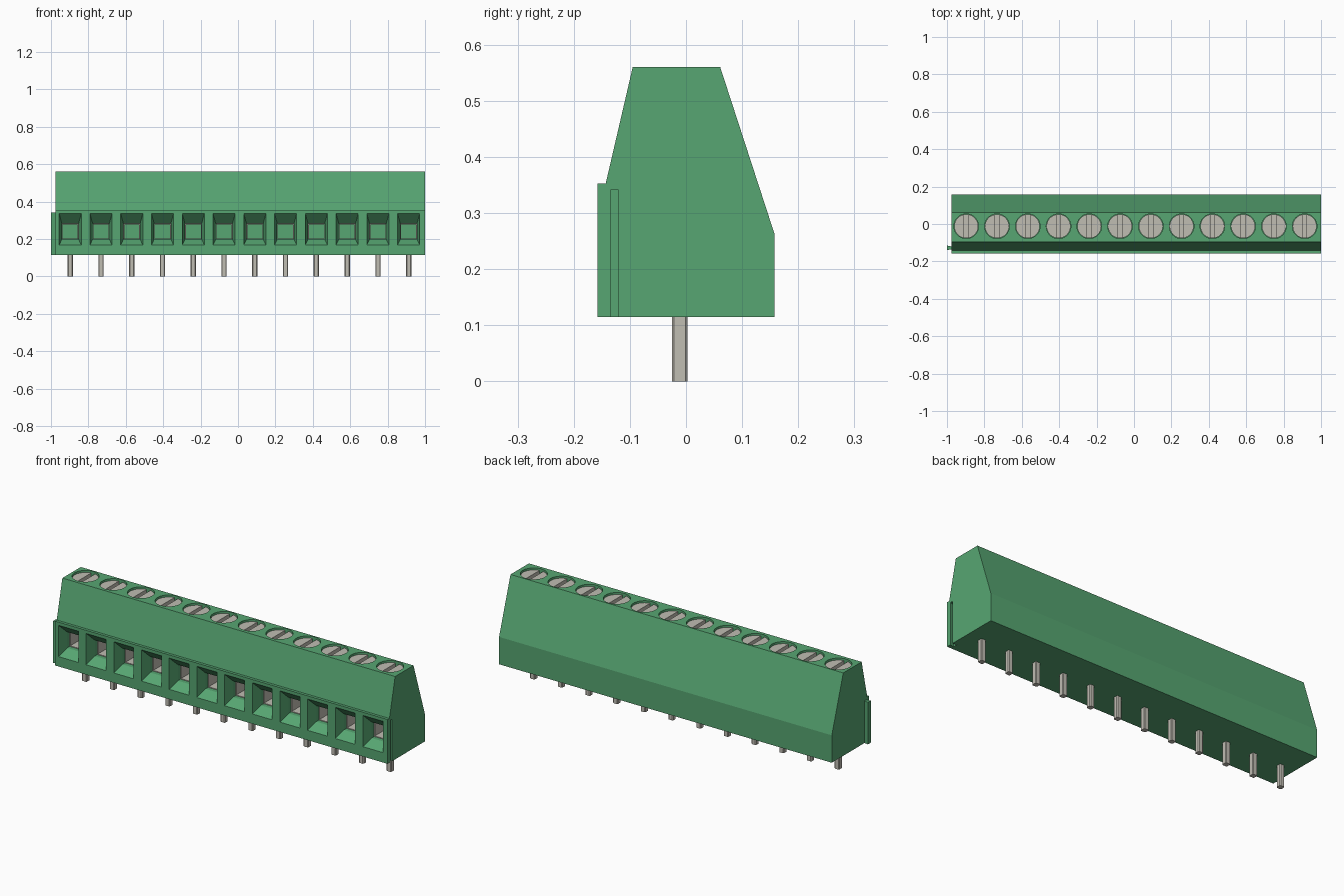
import bpy, bmesh, math

if "Cube" in bpy.data.objects:
    bpy.data.objects.remove(bpy.data.objects["Cube"], do_unlink=True)

COUNT, PITCH, FIRST = 12, 0.1645, -0.897
LEFT, RIGHT = 1.0, -0.977
BASE = 0.115
SLOTS = [FIRST + i * PITCH for i in range(COUNT)]


def material(name, rgb):
    m = bpy.data.materials.new(name)
    m.use_nodes = True
    m.diffuse_color = (*rgb, 1)
    m.node_tree.nodes["Principled BSDF"].inputs["Base Color"].default_value = (*rgb, 1)
    return m


GREEN = material("green plastic", (0.095, 0.38, 0.168))
METAL = material("grey metal", (0.53, 0.51, 0.45))


def loft(bm, loops):
    """Skin a list of equal-length loops into a closed solid."""
    rings = [[bm.verts.new(p) for p in loop] for loop in loops]
    n = len(rings[0])
    for a, b in zip(rings, rings[1:]):
        for i in range(n):
            j = (i + 1) % n
            bm.faces.new((a[i], a[j], b[j], b[i]))
    bm.faces.new(rings[0])
    bm.faces.new(rings[-1])


def prism(bm, outline, z0, z1):
    loft(bm, [[(x, y, z) for x, y in outline] for z in (z0, z1)])


def to_mesh(bm, name, mat):
    bmesh.ops.recalc_face_normals(bm, faces=bm.faces)
    mesh = bpy.data.meshes.new(name)
    bm.to_mesh(mesh)
    bm.free()
    mesh.materials.append(mat)
    return mesh


def place(name, mesh, location=(0, 0, 0)):
    ob = bpy.data.objects.new(name, mesh)
    ob.location = location
    bpy.context.collection.objects.link(ob)
    return ob


def rect(cx, y, half, z0, z1):
    return [(cx - half, y, z0), (cx + half, y, z0), (cx + half, y, z1), (cx - half, y, z1)]


def arc(r, start, end, steps):
    return [(r * math.cos(start + (end - start) * i / steps),
             r * math.sin(start + (end - start) * i / steps)) for i in range(steps + 1)]


def dovetail(x, extra=0):
    """Narrow at the inner x, wide at the outer end."""
    out = x - 0.023
    return [(x + extra, -0.135), (x + extra, -0.120), (x, -0.120),
            (out, -0.115), (out, -0.140), (x, -0.135)]


# Housing: side profile extruded along the row
profile = [(-0.158, BASE), (-0.158, 0.353), (-0.143, 0.353), (-0.095, 0.56),
           (0.061, 0.56), (0.158, 0.262), (0.158, BASE)]
bm = bmesh.new()
loft(bm, [[(x, y, z) for y, z in profile] for x in (RIGHT, LEFT)])
housing = place("housing", to_mesh(bm, "housing", GREEN))

# Cutter: wire funnels, screw wells and the joining groove
SCREW_Y, SCREW_R = -0.012, 0.066
bm = bmesh.new()
for x in SLOTS:
    loft(bm, [rect(x, -0.18, 0.059, 0.168, 0.336), rect(x, -0.158, 0.059, 0.168, 0.336),
              rect(x, -0.105, 0.045, 0.198, 0.284), rect(x, 0.04, 0.045, 0.198, 0.284)])
    ring = [(x + px, SCREW_Y + py) for px, py in arc(SCREW_R, 0, math.tau, 40)[:-1]]
    prism(bm, ring, 0.50, 0.60)
prism(bm, dovetail(LEFT, 0.02), BASE - 0.02, 0.341)
cutter = place("housing_cutter", to_mesh(bm, "housing_cutter", GREEN))
cutter.hide_render = True
cut = housing.modifiers.new("openings", "BOOLEAN")
cut.object = cutter
cut.solver = "EXACT"
bpy.context.view_layer.objects.active = housing
housing.select_set(True)
bpy.ops.object.modifier_apply(modifier=cut.name)
bpy.data.objects.remove(cutter, do_unlink=True)

# Joining rib on the right end
bm = bmesh.new()
prism(bm, dovetail(RIGHT), BASE, 0.341)
place("joining_rib", to_mesh(bm, "joining_rib", GREEN))

# Slotted screw head: base disc with two raised half discs
bm = bmesh.new()
head_r = SCREW_R - 0.002
prism(bm, arc(head_r, 0, math.tau, 40)[:-1], -0.05, -0.022)
gap = math.acos(0.011 / head_r)
for turn in (0, math.pi):
    prism(bm, arc(head_r, turn - gap, turn + gap, 18), -0.022, 0)
screw_mesh = to_mesh(bm, "screw", METAL)

# Solder pin with chamfered corners
bm = bmesh.new()
a, c = 0.014, 0.010
prism(bm, [(a, c), (c, a), (-c, a), (-a, c), (-a, -c), (-c, -a), (c, -a), (a, -c)], 0, BASE + 0.01)
pin_mesh = to_mesh(bm, "pin", METAL)

# Wire clamp: thin open sleeve lining the hole
bm = bmesh.new()
stations = [[bm.verts.new(p) for p in rect(0, y, half, z0, z1)]
            for y, half, z0, z1 in ((-0.085, 0.044, 0.199, 0.283), (0.039, 0.044, 0.199, 0.283),
                                    (0.039, 0.040, 0.203, 0.279), (-0.085, 0.040, 0.203, 0.279))]
for k in range(4):
    p, q = stations[k], stations[(k + 1) % 4]
    for i in range(4):
        j = (i + 1) % 4
        bm.faces.new((p[i], p[j], q[j], q[i]))
clamp_mesh = to_mesh(bm, "wire_clamp", METAL)

for i, x in enumerate(SLOTS, 1):
    place(f"screw_{i}", screw_mesh, (x, SCREW_Y, 0.55))
    place(f"pin_{i}", pin_mesh, (x, -0.011, 0))
    place(f"wire_clamp_{i}", clamp_mesh, (x, 0, 0))
